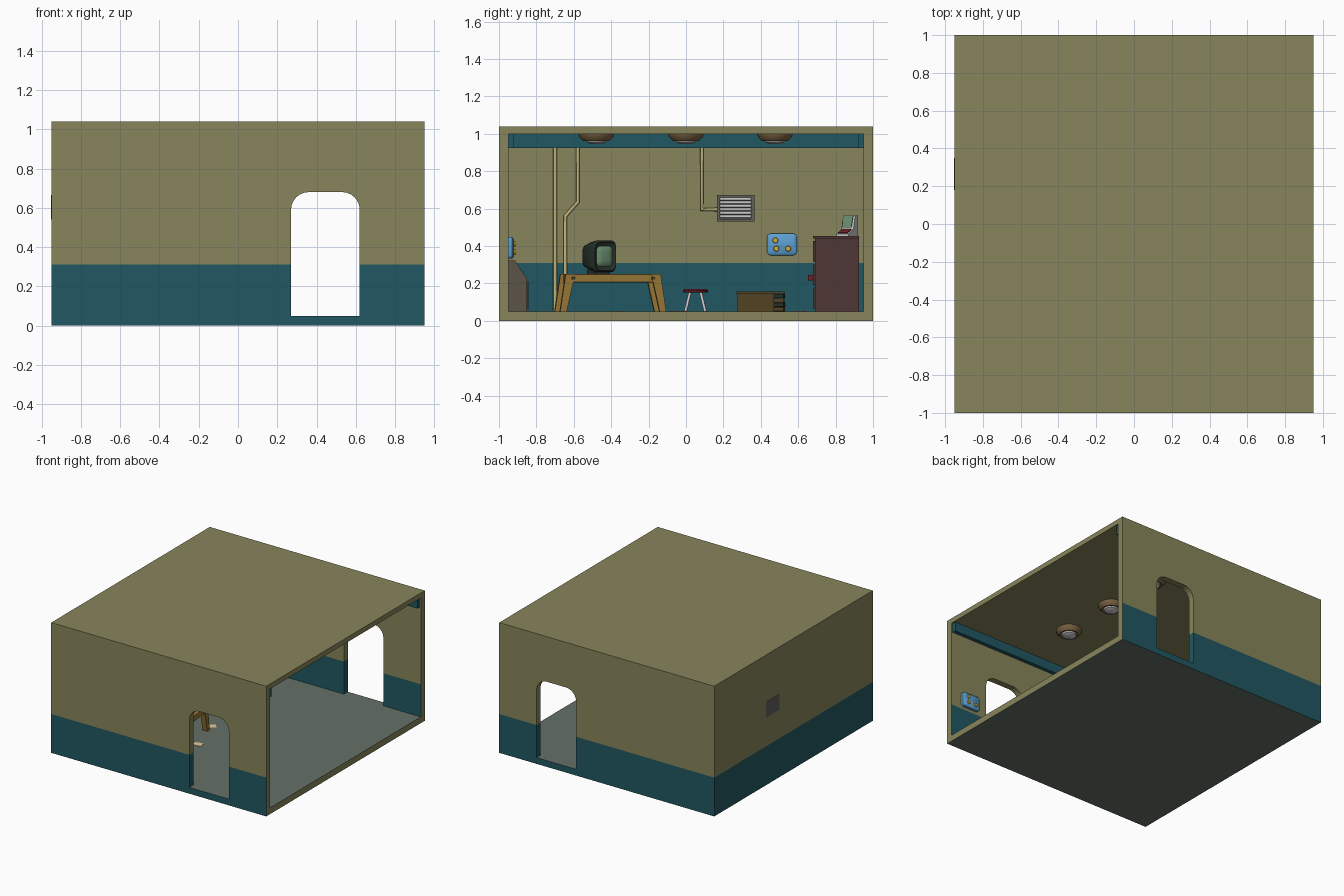
import bpy, bmesh, math, random
from mathutils import Matrix, Vector

if "Cube" in bpy.data.objects:
    bpy.data.objects.remove(bpy.data.objects["Cube"])

random.seed(4)


def mat(name, r, g, b):
    m = bpy.data.materials.new(name)
    m.diffuse_color = [(c / 255) ** 2.2 for c in (r, g, b)] + [1]
    m.use_nodes = True
    m.node_tree.nodes["Principled BSDF"].inputs["Base Color"].default_value = m.diffuse_color
    return m


OLIVE, TEAL = mat("olive", 134, 132, 92), mat("teal", 38, 88, 98)
FLOOR, CREAM = mat("floor_grey", 100, 112, 104), mat("cream", 190, 178, 122)
WOOD, DKWOOD = mat("bench_wood", 150, 118, 58), mat("dark_wood", 84, 68, 40)
RED, MAROON = mat("seat_red", 112, 36, 44), mat("cabinet_maroon", 80, 58, 56)
BLUE, GOLD = mat("panel_blue", 92, 158, 208), mat("knob_gold", 214, 172, 62)
DARK, GREEN = mat("casing_dark", 44, 52, 46), mat("screen_green", 104, 138, 108)
GREY, PALE = mat("metal_grey", 96, 96, 92), mat("pale_metal", 205, 205, 205)
BROWN, PAPER = mat("lamp_brown", 122, 98, 68), mat("paper", 226, 200, 150)
CONSOLE = mat("console_brown", 92, 84, 74)


def finish(name, bm, mats, bevel=0, smooth=False, M=None):
    bmesh.ops.recalc_face_normals(bm, faces=bm.faces)
    me = bpy.data.meshes.new(name)
    bm.to_mesh(me)
    bm.free()
    ob = bpy.data.objects.new(name, me)
    bpy.context.collection.objects.link(ob)
    for m in (mats if isinstance(mats, list) else [mats]):
        me.materials.append(m)
    if bevel:
        b = ob.modifiers.new("bevel", "BEVEL")
        b.width, b.segments = bevel, 2
    if smooth:
        bpy.context.view_layer.objects.active = ob
        ob.select_set(True)
        bpy.ops.object.shade_smooth_by_angle(angle=math.radians(40))
        ob.select_set(False)
    if M:
        ob.matrix_world = M
    return ob


def box(name, lo, hi, m, bevel=0, M=None):
    bm = bmesh.new()
    bmesh.ops.create_cube(bm, size=1)
    for v in bm.verts:
        v.co = [(lo[i] + hi[i]) / 2 + v.co[i] * (hi[i] - lo[i]) for i in range(3)]
    return finish(name, bm, m, bevel, M=M)


def place(axis, p, t):
    return {"x": (t, p[0], p[1]), "y": (p[0], t, p[1]), "z": (p[0], p[1], t)}[axis]


def loft(name, axis, rings, m, smooth=False, M=None):
    """Skin a list of (position, 2D outline) with capped ends."""
    bm = bmesh.new()
    loops = [[bm.verts.new(place(axis, p, t)) for p in pts] for t, pts in rings]
    for a, b in zip(loops, loops[1:]):
        for i in range(len(a)):
            j = (i + 1) % len(a)
            bm.faces.new((a[i], a[j], b[j], b[i]))
    bm.faces.new(loops[0])
    bm.faces.new(loops[-1])
    return finish(name, bm, m, smooth=smooth, M=M)


def prism(name, axis, pts, lo, hi, m, M=None):
    return loft(name, axis, [(lo, pts), (hi, pts)], m, M=M)


def circle(r, n=20, c=(0, 0)):
    return [(c[0] + r * math.cos(2 * math.pi * i / n), c[1] + r * math.sin(2 * math.pi * i / n)) for i in range(n)]


def rrect(w, h, r, n=4):
    out = []
    for k, (sx, sy) in enumerate(((1, 1), (-1, 1), (-1, -1), (1, -1))):
        for i in range(n + 1):
            a = math.pi / 2 * (k + i / n)
            out.append((sx * (w - r) + r * math.cos(a), sy * (h - r) + r * math.sin(a)))
    return out


def at(x, y, z, deg=0):
    return Matrix.Translation((x, y, z)) @ Matrix.Rotation(math.radians(deg), 4, "Z")


def tube(name, pts, r, m, M=None):
    cu = bpy.data.curves.new(name, "CURVE")
    cu.dimensions, cu.bevel_depth, cu.bevel_resolution, cu.use_fill_caps = "3D", r, 2, True
    s = cu.splines.new("POLY")
    s.points.add(len(pts) - 1)
    for p, q in zip(s.points, pts):
        p.co = (*q, 1)
    ob = bpy.data.objects.new(name, cu)
    cu.materials.append(m)
    bpy.context.collection.objects.link(ob)
    if M:
        ob.matrix_world = M


def two_tone(ob):
    """Cut a wall at the paint line and colour the lower part teal."""
    bm = bmesh.new()
    bm.from_mesh(ob.data)
    bmesh.ops.triangulate(bm, faces=bm.faces)
    bmesh.ops.bisect_plane(bm, geom=bm.verts[:] + bm.edges[:] + bm.faces[:], plane_co=(0, 0, 0.31), plane_no=(0, 0, 1))
    for f in bm.faces:
        c = f.calc_center_median()
        f.material_index = int(c.z < 0.31 and not c.x > 0.945)
    bm.to_mesh(ob.data)
    bm.free()


# room shell: floor, ceiling, two walls with arched doorways, back wall
floor = box("floor", (-0.95, -1, 0), (0.95, 1, 0.05), [FLOOR, TEAL, OLIVE])
for p in floor.data.polygons:
    p.material_index = 0 if abs(p.normal.z) > 0.5 else 2 if p.normal.x > 0.5 else 1
box("ceiling", (-0.95, -1, 1.0), (0.95, 1, 1.04), OLIVE)
arc = lambda cx, a0: [(cx + 0.09 * math.cos(a), 0.59 + 0.09 * math.sin(a)) for a in
                      (math.radians(a0 - 15 * i) for i in range(7))]
outline = [(-0.95, 0.05), (0.27, 0.05)] + arc(0.36, 180) + arc(0.53, 90) + \
          [(0.62, 0.05), (0.95, 0.05), (0.95, 1), (-0.95, 1)]
for side, y in (("front", -1), ("rear", 0.95)):
    two_tone(prism(side + "_wall", "y", outline, y, y + 0.05, [OLIVE, TEAL]))
two_tone(box("back_wall", (-0.95, -0.95, 0.05), (-0.9, 0.95, 1), [OLIVE, TEAL]))

# teal cornice under the ceiling
box("cornice_back", (-0.9, -0.95, 0.925), (-0.87, 0.95, 1), TEAL)
for s, y in (("front", -0.95), ("rear", 0.92)):
    box("cornice_" + s, (-0.87, y, 0.925), (0.94, y + 0.03, 1), TEAL)

# ceiling lamps
for y in (-0.48, 0, 0.475):
    M = at(0.22, y, 0)
    loft("lamp_ring", "z", [(1.0, circle(0.095)), (0.985, circle(0.092)), (0.962, circle(0.07)), (0.965, circle(0.055))],
         BROWN, True, M)
    loft("lamp_lens", "z", [(0.97, circle(0.058)), (0.955, circle(0.052)), (0.945, circle(0.03))], PALE, True, M)

# wall pipes
X = -0.885
tube("pipe_straight", [(X, -0.7, 0.05), (X, -0.7, 1)], 0.01, CREAM)
tube("pipe_bent", [(X, -0.645, 0.05), (X, -0.645, 0.56), (X, -0.578, 0.635), (X, -0.578, 1)], 0.01, CREAM)
tube("pipe_vent", [(X, 0.085, 1), (X, 0.085, 0.595), (X, 0.17, 0.595)], 0.01, CREAM)

# louvred vent through the back wall
box("vent_duct", (-0.952, 0.18, 0.54), (-0.885, 0.35, 0.665), GREY)
for n, lo, hi in (("top", (0.165, 0.658), (0.365, 0.673)), ("bottom", (0.165, 0.53), (0.365, 0.545)),
                  ("left", (0.165, 0.53), (0.182, 0.673)), ("right", (0.348, 0.53), (0.365, 0.673))):
    box("vent_frame_" + n, (-0.9, *lo), (-0.855, *hi), GREY)
for i in range(6):
    z = 0.549 + 0.019 * i
    prism("vent_slat", "y", [(-0.885, z + 0.014), (-0.88, z + 0.016), (-0.86, z + 0.003), (-0.865, z)], 0.182, 0.348, PALE)

# blue control panels with knobs
for M in (at(-0.9, 0.513, 0.408), at(0.78, -0.95, 0.39, 90)):
    loft("panel", "x", [(0, rrect(0.08, 0.058, 0.02)), (0.02, rrect(0.08, 0.058, 0.02)),
                        (0.03, rrect(0.068, 0.047, 0.015))], BLUE, True, M)
    for c in ((-0.035, 0.022), (-0.03, -0.022), (0.033, -0.022)):
        loft("knob", "x", [(0.028, circle(0.016, 12, c)), (0.04, circle(0.013, 12, c))], GOLD, True, M)

# workbench, turned slightly
B = at(-0.3, -0.405, 0, 6)
box("bench_top", (-0.15, -0.24, 0.205), (0.15, 0.24, 0.25), WOOD, 0.004, B)
for x in (-0.155, 0.115):
    for s in (-1, 1):
        prism("bench_leg", "x", [(s * 0.255, 0.25), (s * 0.205, 0.25), (s * 0.25, 0.05), (s * 0.285, 0.05)], x, x + 0.04, WOOD, B)
for s in (-1, 1):
    loft("bench_bolt", "x", [(0.15, circle(0.01, 10, (s * 0.215, 0.228))), (0.16, circle(0.008, 10, (s * 0.215, 0.228)))],
         DKWOOD, M=B)

# tube monitor on the bench
C = at(-0.28, -0.445, 0.345, 30)
loft("monitor_case", "x", [(-0.14, rrect(0.04, 0.045, 0.02)), (-0.12, rrect(0.055, 0.06, 0.025)),
                           (-0.04, rrect(0.066, 0.078, 0.03)), (0.015, rrect(0.072, 0.085, 0.03)),
                           (0.03, rrect(0.064, 0.076, 0.03)), (0.018, rrect(0.052, 0.058, 0.025))], DARK, True, C)
loft("monitor_screen", "x", [(0.015, rrect(0.052, 0.058, 0.025)), (0.027, rrect(0.04, 0.045, 0.02)),
                             (0.031, rrect(0.02, 0.024, 0.01))], GREEN, True, C)
box("monitor_foot", (-0.09, -0.045, -0.095), (0, 0.045, -0.07), DARK, M=C)

# stool
S = at(-0.5, 0.05, 0)
loft("stool_seat", "z", [(0.15, circle(0.062)), (0.155, circle(0.067)), (0.163, circle(0.067)), (0.169, circle(0.06))], RED, True, S)
for i in range(4):
    a = math.pi / 4 + i * math.pi / 2
    c, s = math.cos(a), math.sin(a)
    tube("stool_leg", [(0.075 * c, 0.075 * s, 0.05), (0.04 * c, 0.04 * s, 0.152)], 0.008, PALE, S)

# sloped console against the front wall
prism("console", "x", [(-0.95, 0.05), (-0.85, 0.05), (-0.85, 0.225), (-0.915, 0.322), (-0.95, 0.322)], -0.5, 0.05, CONSOLE)
prism("console_plate", "x", [(-0.848, 0.06), (-0.842, 0.06), (-0.842, 0.21), (-0.848, 0.21)], -0.47, 0.02, GREY)

# drawer cabinet facing the front
box("cabinet", (-0.85, 0.69, 0.05), (-0.35, 0.925, 0.44), MAROON)
box("cabinet_top", (-0.86, 0.678, 0.44), (-0.34, 0.925, 0.453), MAROON)
for i in range(3):
    z = 0.065 + 0.125 * i
    box("drawer", (-0.83, 0.678, z), (-0.37, 0.69, z + 0.112), MAROON, 0.004)
box("drawer_handle", (-0.66, 0.652, 0.215), (-0.54, 0.68, 0.245), RED, 0.005)

# small terminal on the cabinet
T = at(-0.55, 0.86, 0.453, -30)
prism("terminal_body", "y", [(-0.05, 0), (0.05, 0), (0.05, 0.012), (0, 0.035), (-0.02, 0.11), (-0.05, 0.11)], -0.035, 0.04, PALE, T)
prism("terminal_screen", "y", [(0.002, 0.045), (0.006, 0.046), (-0.014, 0.108), (-0.018, 0.107)], -0.028, 0.03, GREEN, T)
prism("terminal_keys", "y", [(0.045, 0.013), (0.047, 0.018), (0.007, 0.037), (0.005, 0.032)], -0.028, 0.03, RED, T)

# crate and stack of books
box("crate", (-0.7, 0.275, 0.05), (-0.45, 0.47, 0.145), DKWOOD)
box("crate_lid", (-0.71, 0.27, 0.145), (-0.44, 0.53, 0.157), DKWOOD)
for i in range(4):
    box("book", (-0.12, -0.035, 0), (0.05, 0.035, 0.022), DARK if i % 2 else DKWOOD, 0.003,
        at(-0.55, 0.49, 0.051 + 0.0235 * i, random.uniform(-4, 4)))

# loose papers on the floor
for x, y in ((-0.1, -0.36), (-0.2, -0.05), (-0.3, 0.6)):
    box("paper_sheet", (-0.035, -0.025, 0), (0.035, 0.025, 0.003), PAPER, 0, at(x, y, 0.05, random.uniform(0, 90)))
